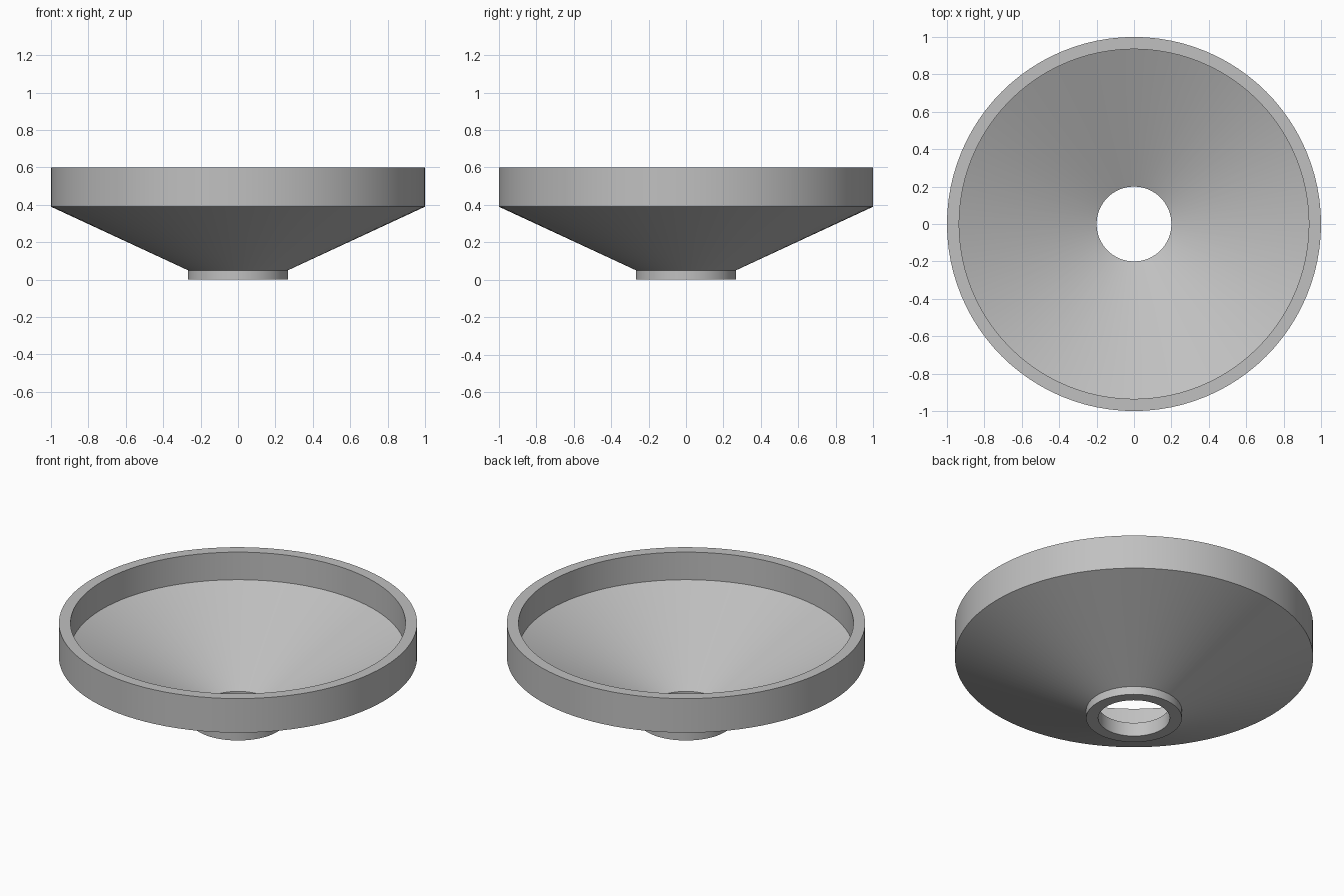
import bpy, bmesh, math

cube = bpy.data.objects.get("Cube")
if cube:
    bpy.data.objects.remove(cube, do_unlink=True)

# Plain grey material
grey = bpy.data.materials.new("plain_grey")
grey.use_nodes = True
colour = (0.53, 0.53, 0.53, 1)
grey.diffuse_color = colour
grey.node_tree.nodes["Principled BSDF"].inputs["Base Color"].default_value = colour

# Closed wall section (radius, height): neck, outer cone, rim, inner cone, hole
section = [(0.2, 0), (0.267, 0), (0.267, 0.05), (1, 0.39), (1, 0.6),
           (0.935, 0.6), (0.935, 0.43), (0.2, 0.085)]


def lathe(name, profile, material, steps=96):
    """Revolve a closed section around the z axis."""
    bm = bmesh.new()
    verts = [bm.verts.new((r, 0, z)) for r, z in profile]
    edges = [bm.edges.new((v, verts[i - 1])) for i, v in enumerate(verts)]
    bmesh.ops.spin(bm, geom=verts + edges, cent=(0, 0, 0), axis=(0, 0, 1),
                   angle=math.tau, steps=steps, use_merge=True)
    bmesh.ops.remove_doubles(bm, verts=bm.verts, dist=0.0001)
    bmesh.ops.recalc_face_normals(bm, faces=bm.faces)
    mesh = bpy.data.meshes.new(name)
    bm.to_mesh(mesh)
    bm.free()
    mesh.materials.append(material)
    obj = bpy.data.objects.new(name, mesh)
    bpy.context.collection.objects.link(obj)
    return obj


# Funnel-shaped dish with a drain hole
dish = lathe("funnel_dish", section, grey)
bpy.ops.object.select_all(action="DESELECT")
dish.select_set(True)
bpy.context.view_layer.objects.active = dish
bpy.ops.object.shade_smooth_by_angle(angle=math.radians(20))
